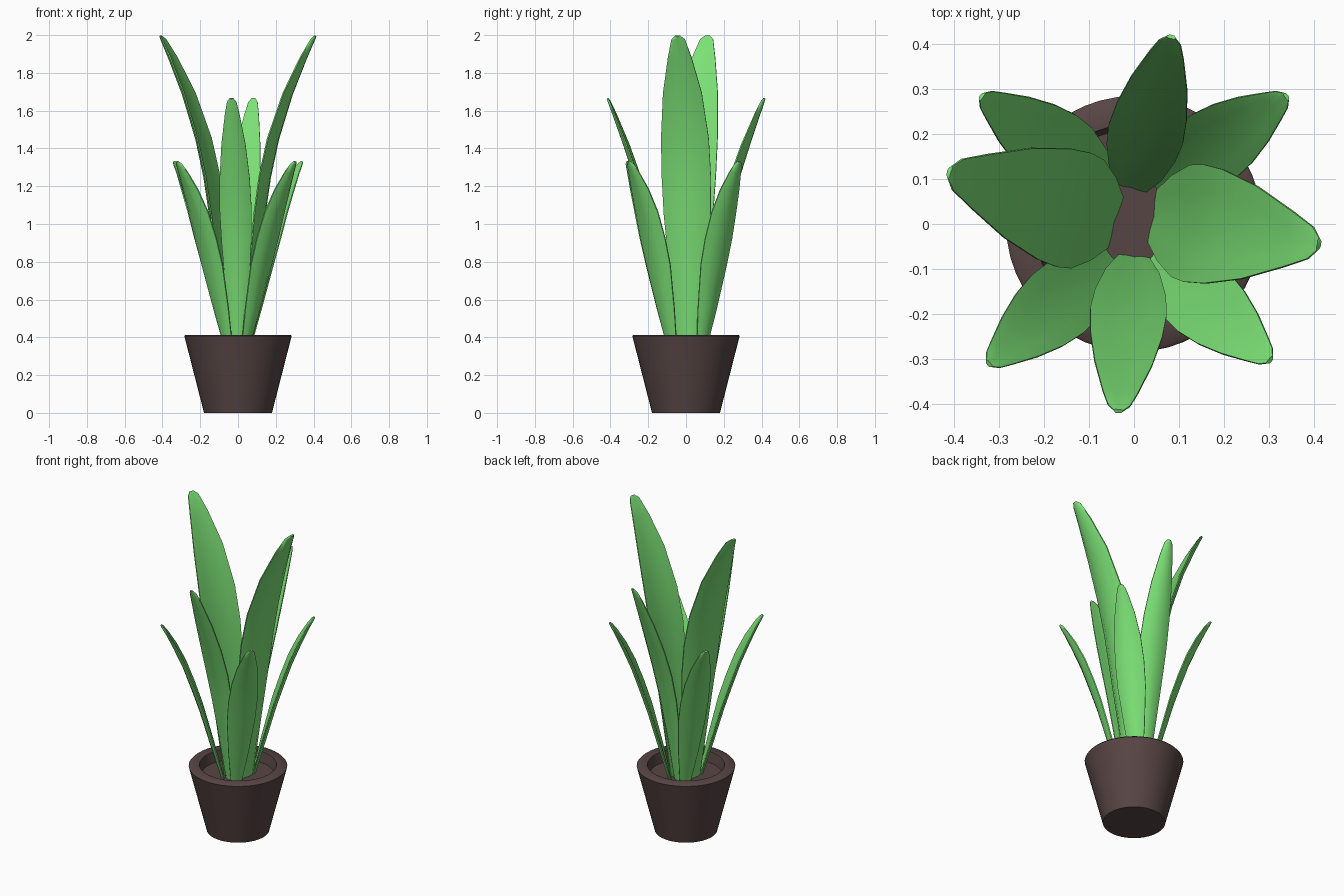
import bpy, bmesh, math
from mathutils import Vector

if "Cube" in bpy.data.objects:
    bpy.data.objects.remove(bpy.data.objects["Cube"])


def material(name, color):
    m = bpy.data.materials.new(name)
    m.diffuse_color = (*color, 1)
    m.use_nodes = True
    m.node_tree.nodes["Principled BSDF"].inputs["Base Color"].default_value = m.diffuse_color
    return m


def finish(name, bm, mat):
    bmesh.ops.recalc_face_normals(bm, faces=bm.faces)
    mesh = bpy.data.meshes.new(name)
    bm.to_mesh(mesh)
    bm.free()
    mesh.materials.append(mat)
    ob = bpy.data.objects.new(name, mesh)
    bpy.context.collection.objects.link(ob)
    bpy.context.view_layer.objects.active = ob
    ob.select_set(True)
    bpy.ops.object.shade_smooth_by_angle(angle=math.radians(50))
    ob.select_set(False)
    return ob


green = material("leaf_green", (0.2, 0.75, 0.18))
brown = material("pot_brown", (0.095, 0.06, 0.058))

# Pot: lathed wall with rim, recess and soil surface
bm = bmesh.new()
profile = [(0.180, 0), (0.281, 0.395), (0.284, 0.406), (0.278, 0.413),
           (0.222, 0.413), (0.210, 0.35)]
N = 48
rings = [[bm.verts.new((r * math.cos(a), r * math.sin(a), z))
          for a in (2 * math.pi * i / N for i in range(N))] for r, z in profile]
for lo, hi in zip(rings, rings[1:]):
    for i in range(N):
        bm.faces.new((lo[i], lo[(i + 1) % N], hi[(i + 1) % N], hi[i]))
bm.faces.new(rings[0][::-1])
bm.faces.new(rings[-1])
finish("pot", bm, brown)

# Leaf kinds: stations of (outward fraction, height, half width)
TALL = [(0, .34, .058), (.09, .7, .096), (.20, 1.05, .126), (.28, 1.25, .132), (.40, 1.45, .128),
        (.61, 1.69, .104), (.83, 1.88, .063), (.96, 1.975, .036), (1, 1.995, .014)]
MEDIUM = [(0, .34, .034), (.11, .62, .060), (.26, .9, .079), (.38, 1.07, .085), (.53, 1.24, .080),
          (.71, 1.42, .064), (.89, 1.58, .039), (.97, 1.645, .025), (1, 1.665, .010)]
SHORT = [(0, .34, .032), (.16, .55, .060), (.34, .78, .083), (.47, .92, .086), (.61, 1.06, .078),
         (.76, 1.18, .060), (.9, 1.275, .036), (.97, 1.315, .023), (1, 1.33, .010)]
SECTION = [(-1, .3), (-.55, 1), (0, 1), (.55, 1), (1, .3),
           (1, -.3), (.55, -1), (0, -1), (-.55, -1), (-1, -.3)]


def leaf(name, kind, base, tip):
    base, tip = Vector((*base, 0)), Vector((*tip, 0))
    out = (tip - base).normalized()
    side = Vector((-out.y, out.x, 0))
    pts = [base.lerp(tip, f) + Vector((0, 0, z)) for f, z, w in kind]
    bm = bmesh.new()
    rings = []
    for i, (f, z, w) in enumerate(kind):
        tangent = (pts[min(i + 1, len(pts) - 1)] - pts[max(i - 1, 0)]).normalized()
        inward = side.cross(tangent)
        if inward.dot(out) > 0:
            inward = -inward
        # thin blade section, edges cupped toward the plant axis
        thick = 0.011 * min(1, .3 + w / .08)
        rings.append([bm.verts.new(pts[i] + side * (u * w)
                                   + inward * (.2 * w * (u * u - .35) + v * thick))
                      for u, v in SECTION])
    n = len(SECTION)
    for lo, hi in zip(rings, rings[1:]):
        for i in range(n):
            bm.faces.new((lo[i], lo[(i + 1) % n], hi[(i + 1) % n], hi[i]))
    bm.faces.new(rings[0])
    bm.faces.new(rings[-1])
    finish(name, bm, green)


# Two tall leaves, two medium leaves, four short diagonal leaves
leaf("tall_leaf_right", TALL, (.05, .016), (.41, -.045))
leaf("tall_leaf_left", TALL, (-.05, .006), (-.41, .115))
leaf("medium_leaf_front", MEDIUM, (0, -.077), (-.035, -.415))
leaf("medium_leaf_back", MEDIUM, (-.004, .085), (.083, .415))
leaf("short_leaf_back_left", SHORT, (-.055, .085), (-.338, .283))
leaf("short_leaf_back_right", SHORT, (.05, .085), (.338, .283))
leaf("short_leaf_front_right", SHORT, (.042, -.075), (.302, -.302))
leaf("short_leaf_front_left", SHORT, (-.052, -.075), (-.322, -.31))
